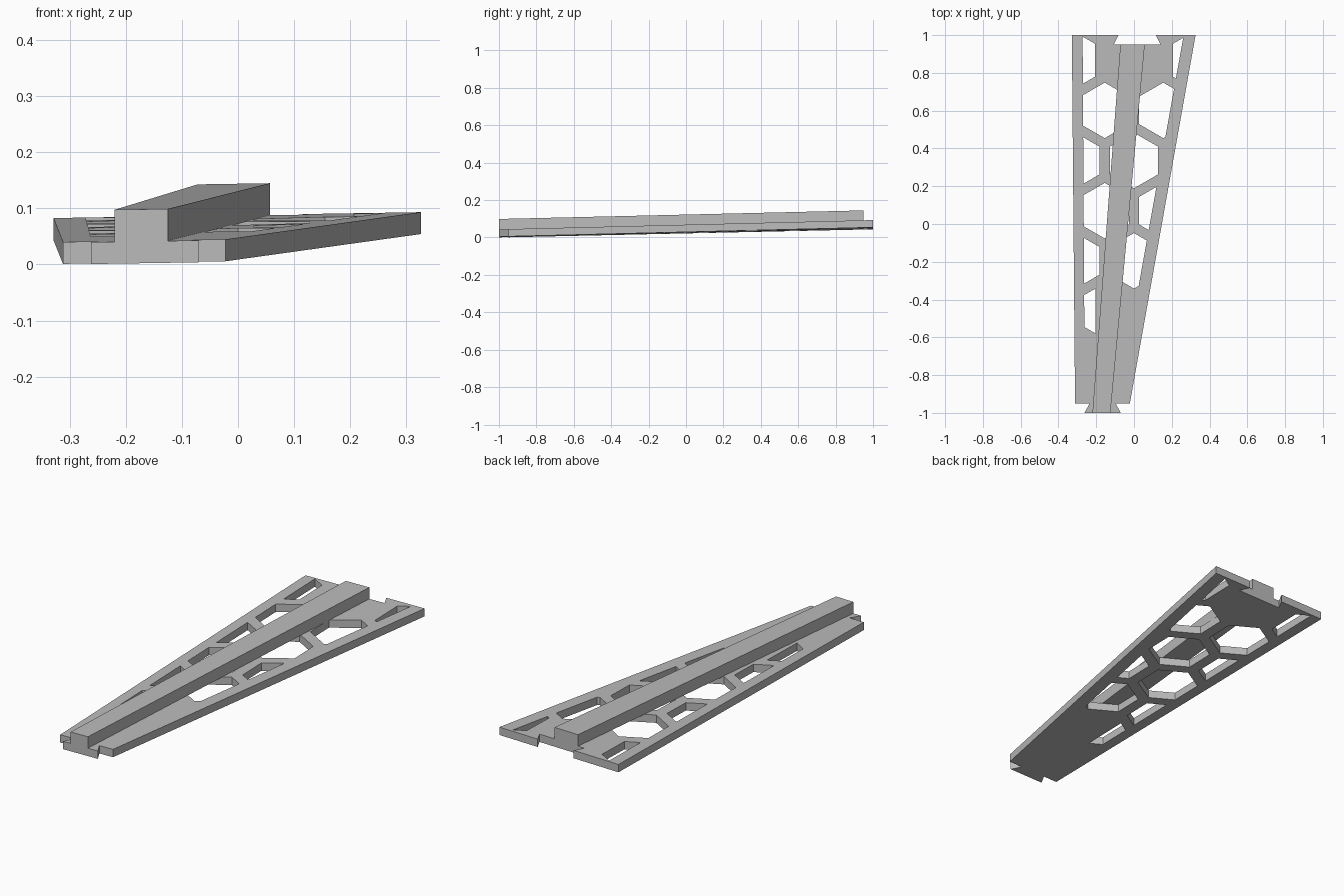
import bpy, bmesh, math
from mathutils import Vector

cube = bpy.data.objects.get("Cube")
if cube:
    bpy.data.objects.remove(cube, do_unlink=True)

THICK = 0.039    # plate thickness
BEAM = 0.057     # beam height above the plate
PITCH = 0.31     # spacing of the hexagon columns
ROW = 0.2655     # spacing of the hexagon rows
RADIUS = 0.147   # hexagon corner radius

grey = bpy.data.materials.new("light_grey")
grey.use_nodes = True
grey.diffuse_color = (0.5, 0.5, 0.5, 1)
grey.node_tree.nodes["Principled BSDF"].inputs["Base Color"].default_value = (0.5, 0.5, 0.5, 1)


def prisms(name, outlines, low, high):
    """Extrude flat outlines into closed prisms in one object."""
    bm = bmesh.new()
    for outline in outlines:
        face = bm.faces.new([bm.verts.new((x, y, low)) for x, y in outline])
        new = bmesh.ops.extrude_face_region(bm, geom=[face])["geom"]
        verts = [v for v in new if isinstance(v, bmesh.types.BMVert)]
        bmesh.ops.translate(bm, vec=(0, 0, high - low), verts=verts)
    bmesh.ops.recalc_face_normals(bm, faces=bm.faces)
    mesh = bpy.data.meshes.new(name)
    bm.to_mesh(mesh)
    bm.free()
    mesh.materials.append(grey)
    obj = bpy.data.objects.new(name, mesh)
    bpy.context.collection.objects.link(obj)
    return obj


def clip(poly, a, b):
    """Keep the part of a polygon to the left of the line from a to b."""
    a, d = Vector(a), Vector(b) - Vector(a)
    side = lambda p: d.x * (p.y - a.y) - d.y * (p.x - a.x)
    out = []
    for p, q in zip(poly, poly[1:] + poly[:1]):
        sp, sq = side(p), side(q)
        if sp >= 0:
            out.append(p)
        if sp * sq < 0:
            out.append(p.lerp(q, sp / (sp - sq)))
    return out


def tilt(obj):
    """Lean the flat part so it rises to the back and slightly to the left."""
    for v in obj.data.vertices:
        v.co.z += 0.04 + 0.016 * (v.co.x + 0.31) + 0.022 * (v.co.y + 0.95)


# Honeycomb openings, trimmed by the side rails and solid end blocks
holes = []
for row in range(6):
    cy = 0.867 - row * ROW
    for col in range(-2, 3):
        if (col + row) % 2:
            continue
        cx = col * PITCH / 2
        hexagon = [Vector((cx + RADIUS * math.sin(-k * math.pi / 3),
                           cy + RADIUS * math.cos(k * math.pi / 3))) for k in range(6)]
        hexagon = clip(hexagon, (-0.272, 1), (-0.26, -1))
        if hexagon:
            hexagon = clip(hexagon, (-0.096, -1), (0.263, 1))
        if row in (0, 5) and hexagon:
            left, right = (-0.207, 0.207) if row == 0 else (-0.205, -0.105)
            if row == 0 and col == 0:
                continue
            x = left if col < 0 else right
            hexagon = clip(hexagon, (x, -1), (x, 1)) if col < 0 else clip(hexagon, (x, 1), (x, -1))
        if len(hexagon) > 2:
            holes.append(hexagon)

# Tapered plate with a dovetail tongue in front and a matching notch behind
plate = prisms("perforated_plate", [[
    (-0.312, -0.95), (-0.235, -0.95), (-0.262, -1), (-0.07, -1), (-0.097, -0.95), (-0.022, -0.95),
    (0.326, 1), (0.115, 1), (0.14, 0.95), (-0.107, 0.95), (-0.082, 1), (-0.329, 1)]], -THICK, 0)

cutter = prisms("opening_cutter", holes, -0.2, 0.2)
cutter.hide_render = True
cut = plate.modifiers.new("openings", 'BOOLEAN')
cut.operation = 'DIFFERENCE'
cut.solver = 'EXACT'
cut.object = cutter
graph = bpy.context.evaluated_depsgraph_get()
cut_mesh = bpy.data.meshes.new_from_object(plate.evaluated_get(graph))
plate.modifiers.clear()
plate.data = cut_mesh
bpy.data.objects.remove(cutter, do_unlink=True)
tilt(plate)

# Raised beam running the length of the plate
beam = prisms("spine_beam", [[(-0.22, -1), (-0.125, -1), (0.057, 0.95), (-0.072, 0.95)]], -0.001, BEAM)
tilt(beam)
